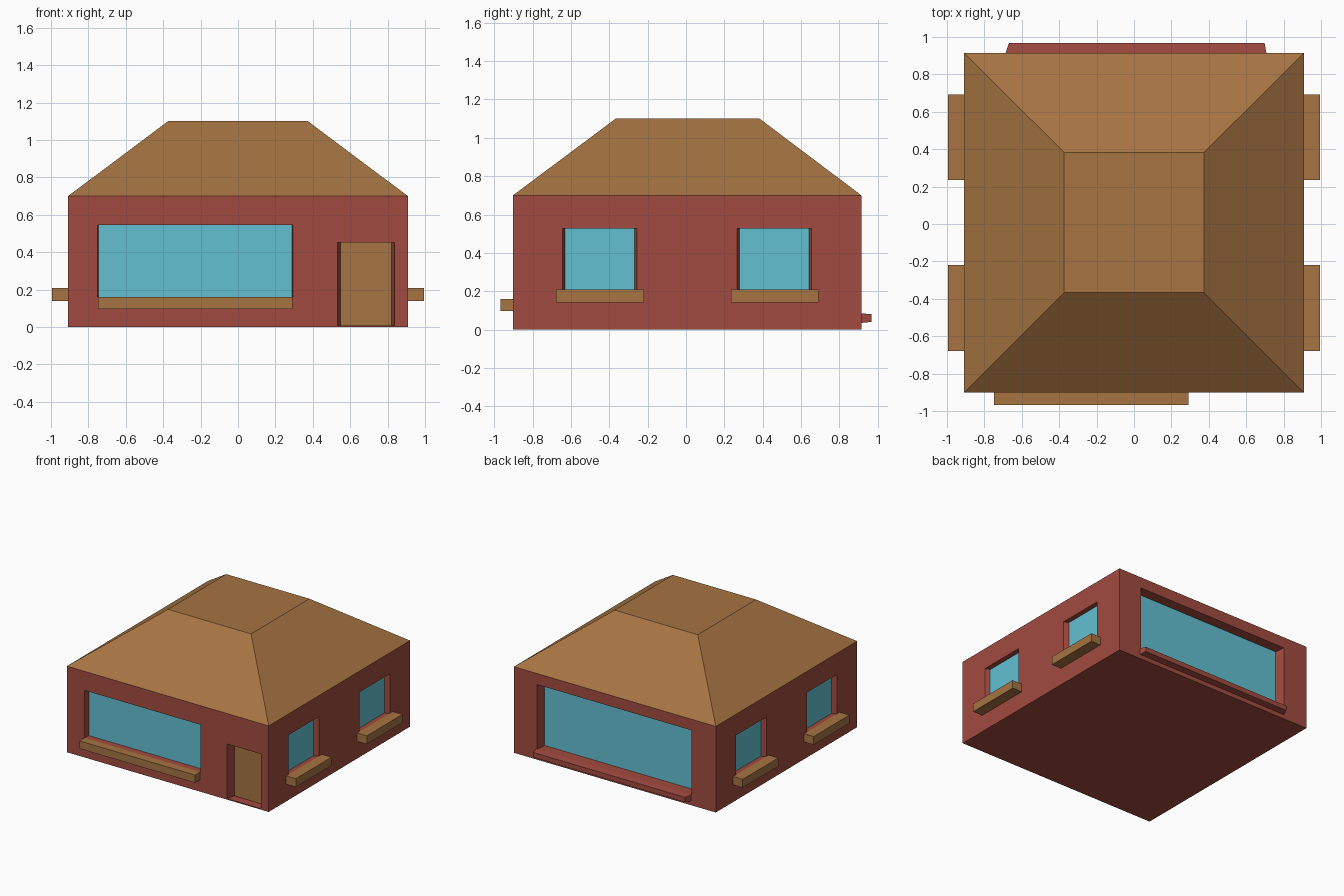
import bpy, bmesh
from mathutils import Vector

if "Cube" in bpy.data.objects:
    bpy.data.objects.remove(bpy.data.objects["Cube"])

X, Y0, Y1, H, TOP = 0.908, -0.902, 0.914, 0.70, 1.10


def material(name, rgb):
    m = bpy.data.materials.new(name)
    m.diffuse_color = (*rgb, 1)
    m.use_nodes = True
    m.node_tree.nodes["Principled BSDF"].inputs["Base Color"].default_value = m.diffuse_color
    return m


RED = material("brick_red", (0.36, 0.07, 0.05))
BROWN = material("wood_brown", (0.38, 0.175, 0.055))
BLUE = material("window_blue", (0.125, 0.53, 0.65))


def finish(name, bm, mat):
    bmesh.ops.remove_doubles(bm, verts=bm.verts, dist=1e-5)
    me = bpy.data.meshes.new(name)
    bm.to_mesh(me)
    bm.free()
    me.materials.append(mat)
    ob = bpy.data.objects.new(name, me)
    bpy.context.collection.objects.link(ob)
    return ob


def quad(bm, pts):
    return bm.faces.new([bm.verts.new(p) for p in pts])


def frustum(name, low, high, mat, bottom=True):
    """Solid between two four-point rings."""
    bm = bmesh.new()
    a = [bm.verts.new(p) for p in low]
    b = [bm.verts.new(p) for p in high]
    for i in range(4):
        j = (i + 1) % 4
        bm.faces.new((a[i], a[j], b[j], b[i]))
    bm.faces.new(b)
    if bottom:
        bm.faces.new(a[::-1])
    bmesh.ops.recalc_face_normals(bm, faces=bm.faces)
    return finish(name, bm, mat)


def rect(x0, x1, y0, y1, z):
    return [(x0, y0, z), (x1, y0, z), (x1, y1, z), (x0, y1, z)]


def box(name, x0, x1, y0, y1, z0, z1, mat):
    return frustum(name, rect(x0, x1, y0, y1, z0), rect(x0, x1, y0, y1, z1), mat)


def wall(bm, start, end, openings):
    """Wall seen from outside, left to right, with tapered recesses.
    Opening: name, u0, u1, z0, z1, depth, taper, material."""
    s, e = Vector((*start, 0)), Vector((*end, 0))
    u = (e - s).normalized()
    inward = Vector((0, 0, 1)).cross(u)

    def at(a, z, d=0):
        return s + u * a + inward * d + Vector((0, 0, z))

    us = sorted({0, (e - s).length, *[v for o in openings for v in o[1:3]]})
    zs = sorted({0, H, *[v for o in openings for v in o[3:5]]})
    for a, b in zip(us, us[1:]):
        for c, d in zip(zs, zs[1:]):
            um, zm = (a + b) / 2, (c + d) / 2
            if not any(o[1] < um < o[2] and o[3] < zm < o[4] for o in openings):
                quad(bm, [at(a, c), at(b, c), at(b, d), at(a, d)])
    for name, a, b, c, d, depth, t, mat in openings:
        outer = [at(a, c), at(b, c), at(b, d), at(a, d)]
        inner = [at(a + t, c, depth), at(b - t, c, depth),
                 at(b - t, d, depth), at(a + t, d, depth)]
        for i in range(4):
            j = (i + 1) % 4
            quad(bm, [outer[i], outer[j], inner[j], inner[i]])
        pane = bmesh.new()
        quad(pane, inner)
        finish(name, pane, mat)


# Walls with recessed windows and door, plus the floor
walls = bmesh.new()
wall(walls, (-X, Y0), (X, Y0), [
    ("front_window", X - 0.75, X + 0.293, 0.16, 0.545, 0.05, 0.004, BLUE),
    ("front_door", X + 0.533, X + 0.838, 0.008, 0.452, 0.07, 0.016, BROWN)])
wall(walls, (X, Y1), (-X, Y1), [
    ("back_window", X - 0.70, X + 0.69, 0.085, 0.61, 0.085, 0.008, BLUE)])
SIDE = [(-0.645, -0.255), (0.265, 0.655)]
wall(walls, (X, Y0), (X, Y1), [
    (f"right_window_{i}", a - Y0, b - Y0, 0.205, 0.528, 0.04, 0.014, BLUE)
    for i, (a, b) in enumerate(SIDE)])
wall(walls, (-X, Y1), (-X, Y0), [
    (f"left_window_{i}", Y1 - b, Y1 - a, 0.205, 0.528, 0.04, 0.014, BLUE)
    for i, (a, b) in enumerate(SIDE)])
quad(walls, rect(-X, X, Y0, Y1, 0)[::-1])
finish("walls", walls, RED)

# Hipped roof with a flat top
frustum("roof", rect(-X, X, Y0, Y1, H),
        rect(-0.374, 0.374, -0.366, 0.383, TOP), BROWN, bottom=False)

# Wooden sills at the front and both sides
box("front_sill", -0.748, 0.291, -0.968, Y0, 0.097, 0.16, BROWN)
for label, sx in (("right", 1), ("left", -1)):
    for i, (a, b) in enumerate(((-0.678, -0.219), (0.234, 0.692))):
        x0, x1 = sorted((sx * X, sx * 0.995))
        box(f"{label}_sill_{i}", x0, x1, a, b, 0.14, 0.208, BROWN)


# Tapered brick ledge under the back window
def ring(x0, x1, z0, z1, y):
    return [(x0, y, z0), (x1, y, z0), (x1, y, z1), (x0, y, z1)]


frustum("back_ledge", ring(-0.687, 0.708, 0.035, 0.085, Y1),
        ring(-0.668, 0.698, 0.04, 0.08, 0.968), RED)
